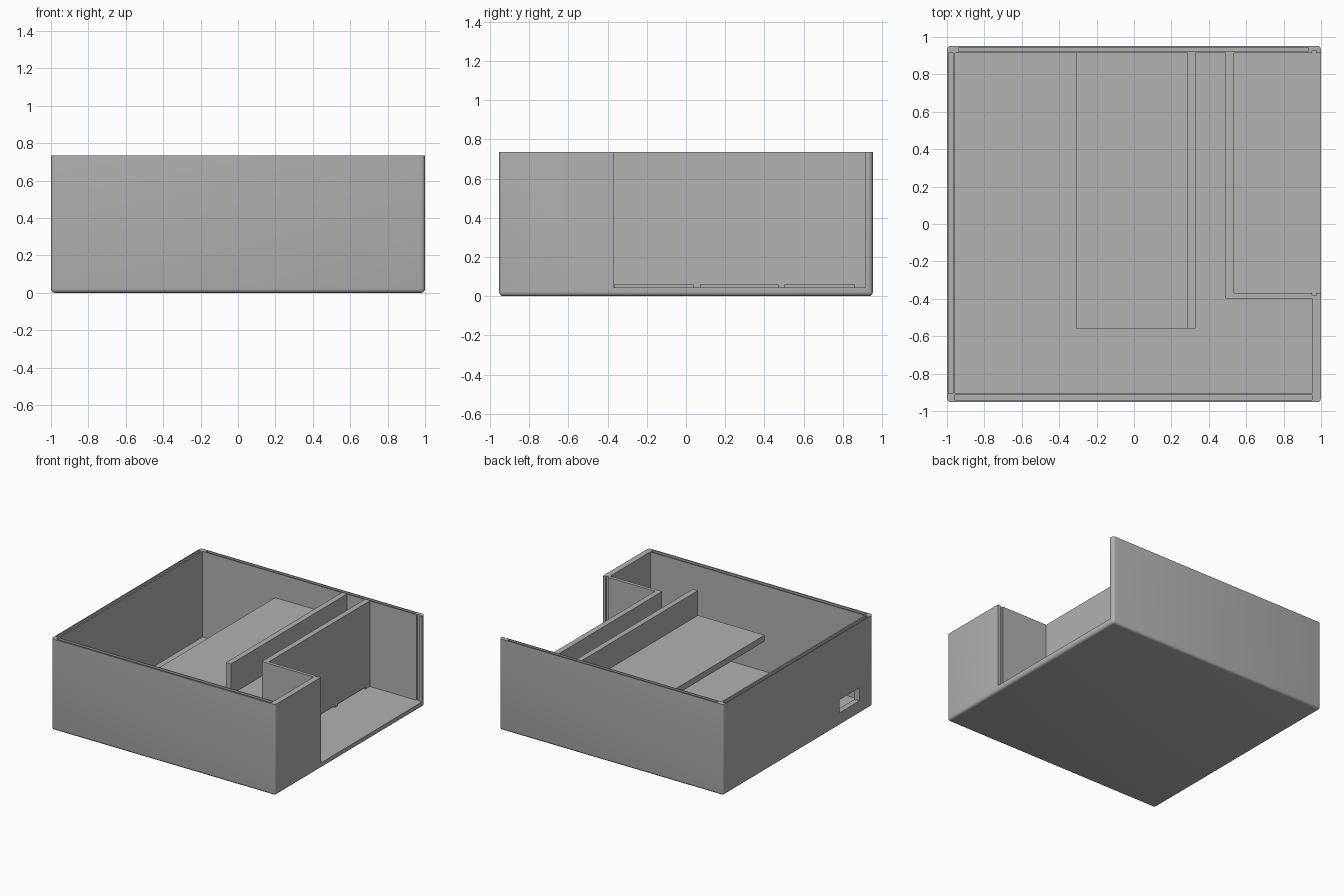
import bpy
import bmesh
import math

if "Cube" in bpy.data.objects:
    bpy.data.objects.remove(bpy.data.objects["Cube"], do_unlink=True)

grey = bpy.data.materials.new("plain_grey")
grey.use_nodes = True
COLOUR = (0.445, 0.445, 0.445, 1)
grey.diffuse_color = COLOUR
grey.node_tree.nodes["Principled BSDF"].inputs["Base Color"].default_value = COLOUR

HEIGHT, FLOOR, ABOVE = 0.735, 0.045, 0.9
BACK, FRONT = 0.915, -0.907       # inner faces of the back and front walls


def box(name, x, y, z, round_radius=0):
    """Box from three (low, high) ranges; optional rounding of all but the rim."""
    bm = bmesh.new()
    bmesh.ops.create_cube(bm, size=1)
    for v in bm.verts:
        v.co = [r[0] if c < 0 else r[1] for c, r in zip(v.co, (x, y, z))]
    if round_radius:
        edges = [e for e in bm.edges if min(v.co.z for v in e.verts) < z[1] - 0.001]
        bmesh.ops.bevel(bm, geom=edges, offset=round_radius, segments=4,
                        profile=0.5, affect='EDGES')
    mesh = bpy.data.meshes.new(name)
    bm.to_mesh(mesh)
    bm.free()
    mesh.materials.append(grey)
    obj = bpy.data.objects.new(name, mesh)
    bpy.context.collection.objects.link(obj)
    return obj


def activate(obj):
    bpy.ops.object.select_all(action='DESELECT')
    obj.select_set(True)
    bpy.context.view_layer.objects.active = obj


def combine(target, x, y, z, operation='DIFFERENCE'):
    """Cut a box out of the target, or join one to it."""
    tool = box("helper", x, y, z)
    activate(target)
    mod = target.modifiers.new("combine", 'BOOLEAN')
    mod.operation, mod.solver, mod.object = operation, 'EXACT', tool
    bpy.ops.object.modifier_apply(modifier=mod.name)
    bpy.data.objects.remove(tool, do_unlink=True)


# Outer case, rounded on the bottom and upright edges
case = box("case", (-1, 1), (-0.953, 0.953), (0, HEIGHT), 0.022)
DEEP = (FLOOR, ABOVE)

# Main compartment, its front-right extension, and the open side bay
combine(case, (-0.956, 0.49), (FRONT, BACK), DEEP)
combine(case, (0.4, 0.953), (FRONT, -0.397), DEEP)
combine(case, (0.535, 1.1), (-0.37, BACK), DEEP)

# Narrow grooves along the rim
RIM = (HEIGHT - 0.03, ABOVE)
combine(case, (-0.992, -0.968), (FRONT, BACK), RIM)
combine(case, (-0.96, 0.953), (-0.94, -0.914), RIM)
combine(case, (-0.935, 0.93), (0.922, 0.945), RIM)

# Upright panel slots at both sides of the bay opening
for y in ((-0.38, -0.36), (0.9, 0.925)):
    combine(case, (0.952, 0.975), y, DEEP)

# Low slots under the bay partition
for y in ((-0.365, 0.035), (0.075, 0.47), (0.505, 0.86)):
    combine(case, (0.47, 0.55), y, (FLOOR, 0.06))

# Socket opening in the side wall
combine(case, (-1.1, -0.9), (-0.78, -0.53), (0.105, 0.21))

# Raised shelf with an upright fence along one edge
shelf = box("shelf", (-0.31, 0.33), (-0.56, BACK), (0.485, 0.535))
combine(shelf, (0.285, 0.33), (-0.56, BACK), (0.5, HEIGHT), 'UNION')

for obj in (case, shelf):
    activate(obj)
    bpy.ops.object.shade_smooth_by_angle(angle=math.radians(30))
